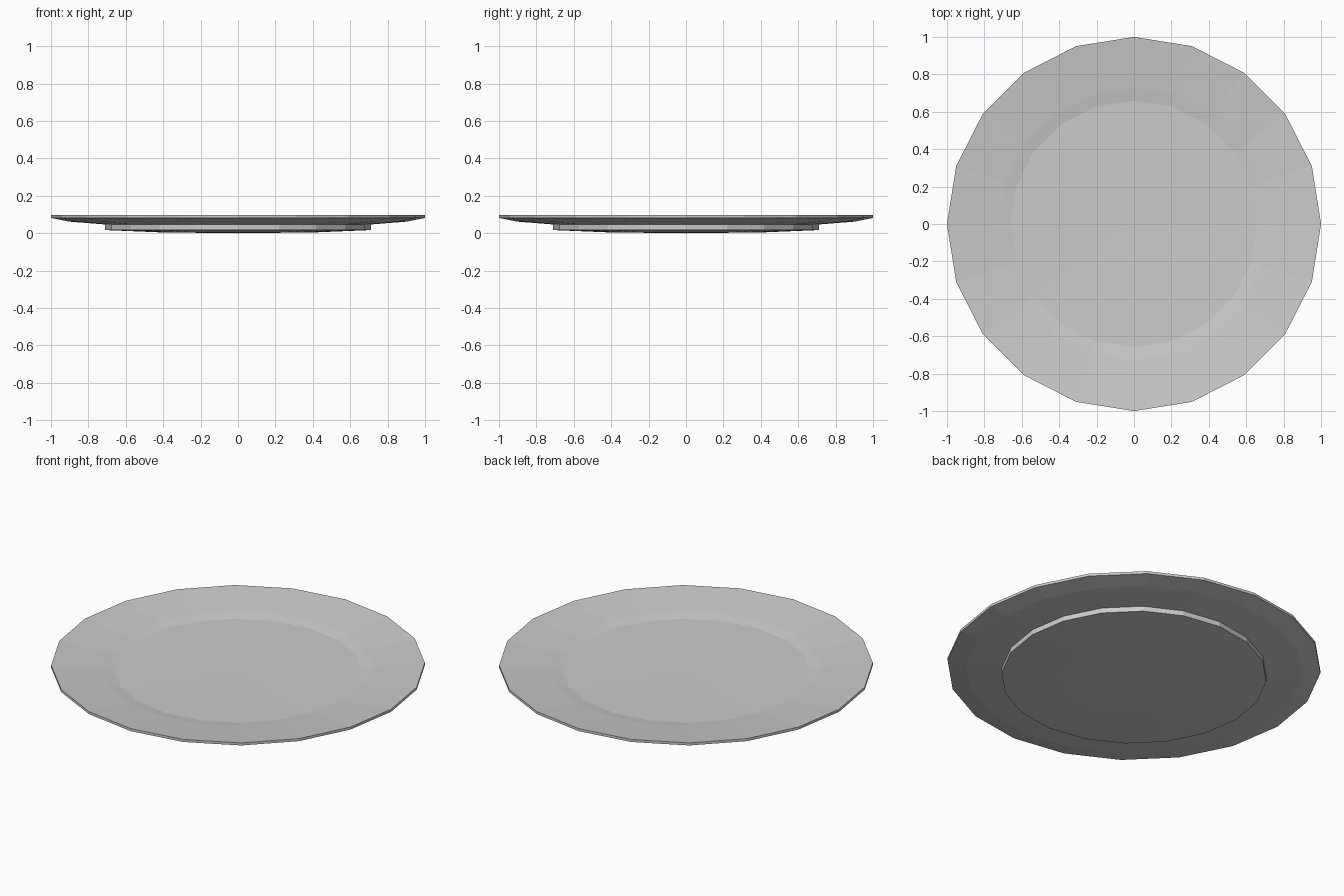
import bpy, bmesh, math

if "Cube" in bpy.data.objects:
    bpy.data.objects.remove(bpy.data.objects["Cube"])

SIDES = 20

# Half section (radius, height) from underside centre to top centre
profile = [
    (0.00, 0.003), (0.42, 0.008), (0.71, 0.020),   # slightly domed base
    (0.71, 0.050), (0.90, 0.065), (1.00, 0.085),   # foot and underside of rim
    (1.00, 0.100),                                 # rim edge
    (0.725, 0.070), (0.66, 0.060), (0.00, 0.056),  # sloped rim and shallow well
]


def lathe(name, points, sides):
    bm = bmesh.new()
    rings = []
    for r, z in points:
        if r == 0:
            rings.append([bm.verts.new((0, 0, z))] * sides)
        else:
            rings.append([bm.verts.new((r * math.cos(a), r * math.sin(a), z))
                          for a in (2 * math.pi * i / sides for i in range(sides))])
    for low, high in zip(rings, rings[1:]):
        for i in range(sides):
            j = (i + 1) % sides
            corners = [low[i], low[j], high[j], high[i]]
            bm.faces.new(list(dict.fromkeys(corners)))
    bmesh.ops.translate(bm, verts=bm.verts, vec=(0, 0, -points[0][1]))
    bmesh.ops.recalc_face_normals(bm, faces=bm.faces)
    mesh = bpy.data.meshes.new(name)
    bm.to_mesh(mesh)
    bm.free()
    obj = bpy.data.objects.new(name, mesh)
    bpy.context.collection.objects.link(obj)
    return obj


# Dinner plate, flat shaded
lathe("plate", profile, SIDES)
